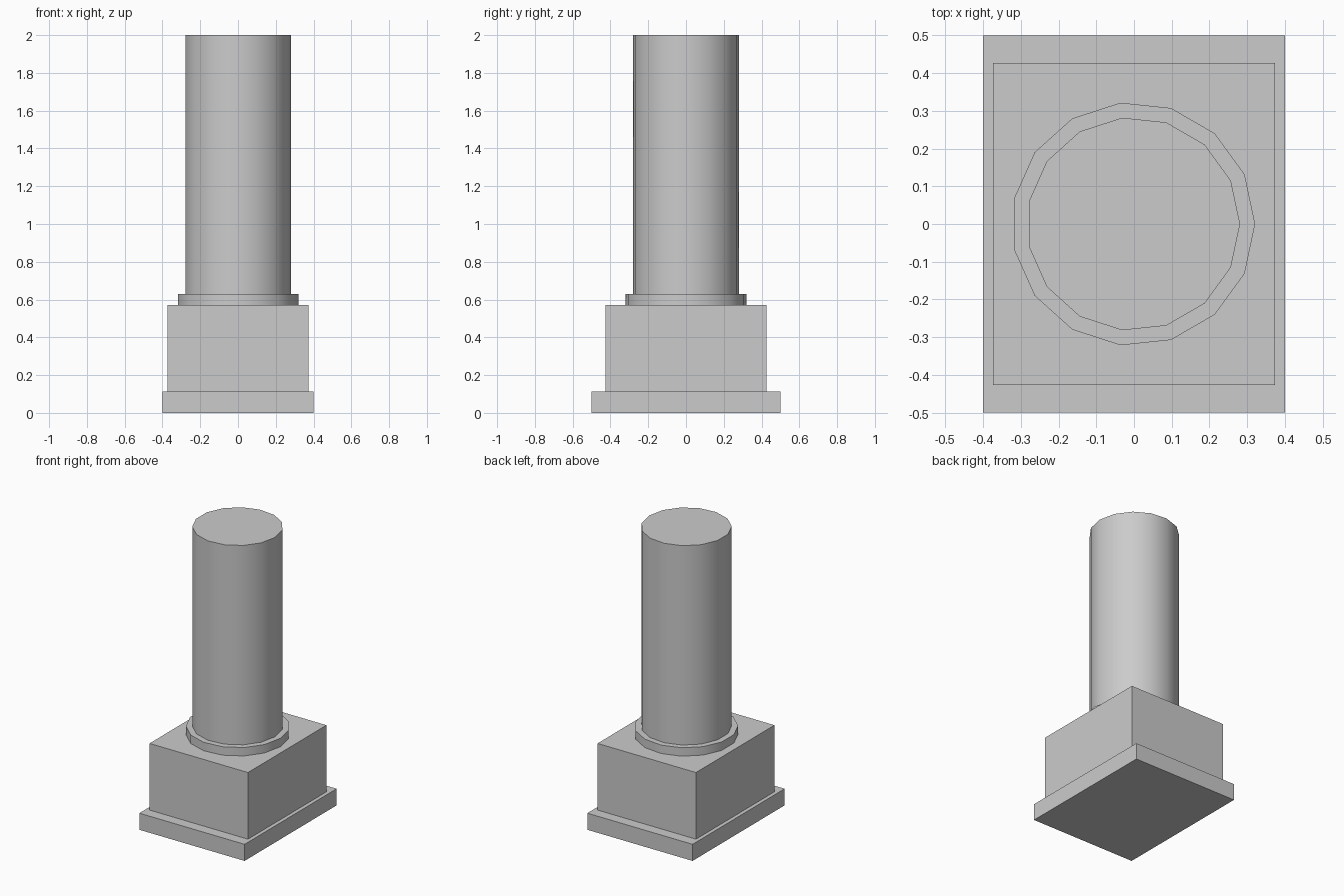
import bpy
import math

if "Cube" in bpy.data.objects:
    bpy.data.objects.remove(bpy.data.objects["Cube"])


def box(name, sx, sy, z0, z1):
    bpy.ops.mesh.primitive_cube_add(size=1, location=(0, 0, (z0 + z1) / 2))
    o = bpy.context.object
    o.name = name
    o.scale = (sx, sy, z1 - z0)
    bpy.ops.object.transform_apply(location=False, rotation=False, scale=True)
    return o


def drum(name, r, z0, z1, sides=15):
    # One corner points along +x, a flat side faces -x
    bpy.ops.mesh.primitive_cylinder_add(vertices=sides, radius=r, depth=z1 - z0,
                                        location=(-0.002, 0, (z0 + z1) / 2),
                                        rotation=(0, 0, -math.pi / 2))
    o = bpy.context.object
    o.name = name
    bpy.ops.object.transform_apply(location=False, rotation=True, scale=False)
    bpy.ops.object.shade_smooth_by_angle(angle=math.radians(30))
    return o


# Stepped rectangular foot
box("base_plinth", 0.80, 1.00, 0.0, 0.114)
box("pedestal_block", 0.748, 0.852, 0.114, 0.572)

# Round column with a thin collar at its foot
drum("column_collar", 0.323, 0.572, 0.63)
drum("column_shaft", 0.283, 0.63, 2.0)
